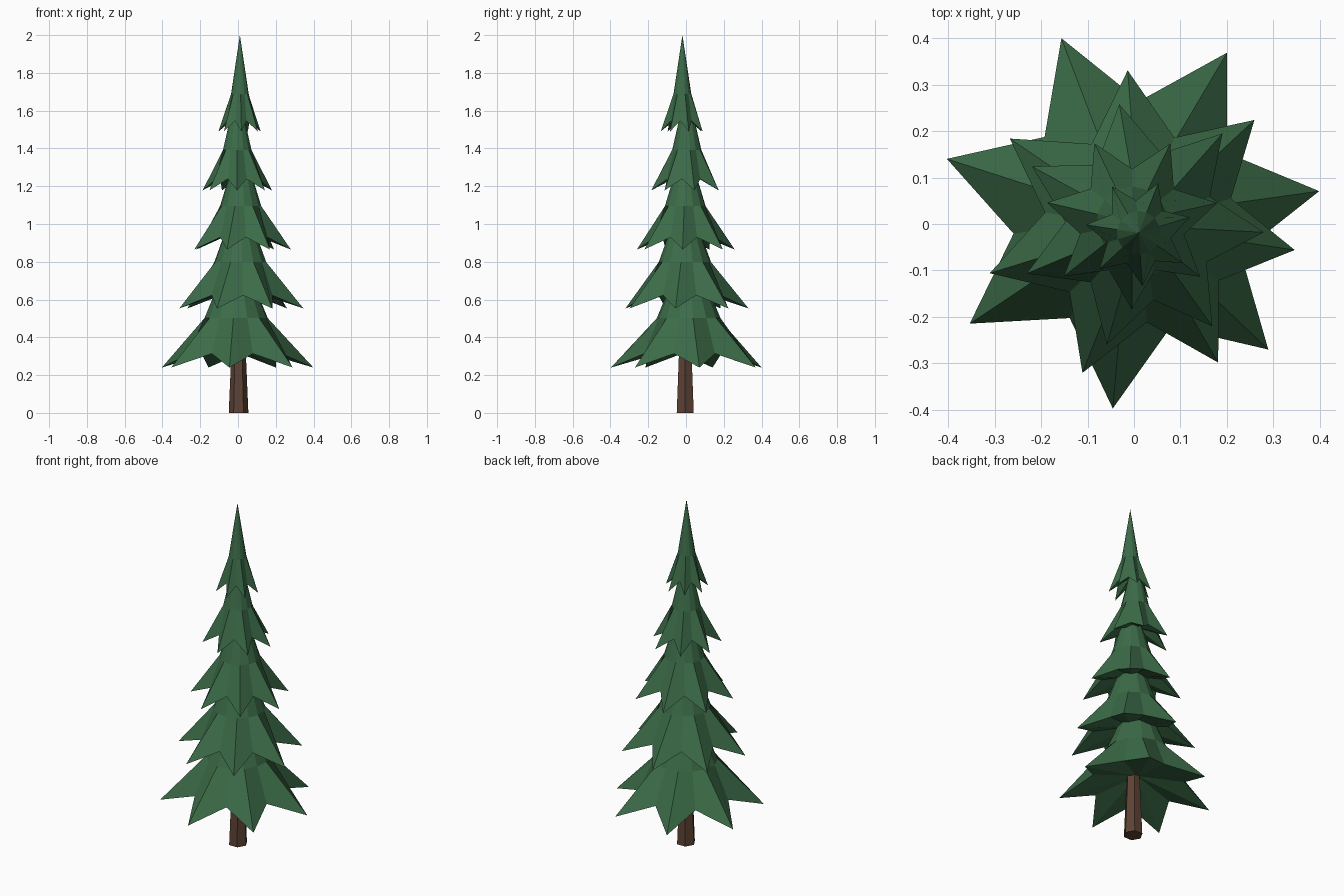
import bpy, bmesh
from math import sin, cos, radians, pi

if "Cube" in bpy.data.objects:
    bpy.data.objects.remove(bpy.data.objects["Cube"])


def material(name, color):
    m = bpy.data.materials.new(name)
    m.diffuse_color = (*color, 1)
    m.use_nodes = True
    m.node_tree.nodes["Principled BSDF"].inputs["Base Color"].default_value = m.diffuse_color
    return m


def add_object(name, bm, mat):
    bmesh.ops.recalc_face_normals(bm, faces=bm.faces)
    me = bpy.data.meshes.new(name)
    bm.to_mesh(me)
    bm.free()
    me.materials.append(mat)
    ob = bpy.data.objects.new(name, me)
    bpy.context.collection.objects.link(ob)
    return ob


def ring(bm, cx, cy, phase, n, radii, heights):
    # Ring whose points alternate between the given radii and heights
    pts = []
    for i in range(n):
        a = radians(phase) + 2 * pi * i / n
        r, z = radii[i % len(radii)], heights[i % len(heights)]
        pts.append(bm.verts.new((cx + r * cos(a), cy + r * sin(a), z)))
    return pts


def bridge(bm, a, b):
    for i in range(len(a)):
        j = (i + 1) % len(a)
        bm.faces.new((a[i], a[j], b[j], b[i]))


def fan(bm, pts, centre):
    c = bm.verts.new(centre)
    for i in range(len(pts)):
        bm.faces.new((pts[i], pts[(i + 1) % len(pts)], c))


green = material("needles", (0.045, 0.15, 0.065))
brown = material("bark", (0.11, 0.055, 0.035))

# Tapered six-sided trunk
bm = bmesh.new()
low = ring(bm, 0.003, -0.004, 0, 6, [0.052], [0])
high = ring(bm, 0.003, -0.004, 0, 6, [0.034], [0.42])
bridge(bm, low, high)
bm.faces.new(low)
bm.faces.new(high)
add_object("trunk", bm, brown)

# Branch tiers: centre x, centre y, tip angle, tip radius, tip height, tier height
tiers = [
    (-0.010, 0.014, 7.9, 0.413, 0.240, 0.67),
    (0.012, -0.006, -8.5, 0.338, 0.553, 0.63),
    (0.014, -0.004, -3.0, 0.266, 0.865, 0.59),
    (-0.004, 0.004, 12.7, 0.188, 1.178, 0.55),
    (0.010, -0.019, 17.0, 0.115, 1.490, 0.51),
]
for k, (cx, cy, phase, r, z, h) in enumerate(tiers):
    bm = bmesh.new()
    star = ring(bm, cx, cy, phase, 14, [r, 0.61 * r], [z, z + 0.11 * h])
    waist = ring(bm, cx, cy, phase, 14, [0.41 * r], [z + 0.39 * h])
    bridge(bm, star, waist)
    fan(bm, waist, (cx, cy, z + h))
    fan(bm, star, (cx, cy, z + 0.18 * h))
    add_object(f"branch_tier_{k + 1}", bm, green)
